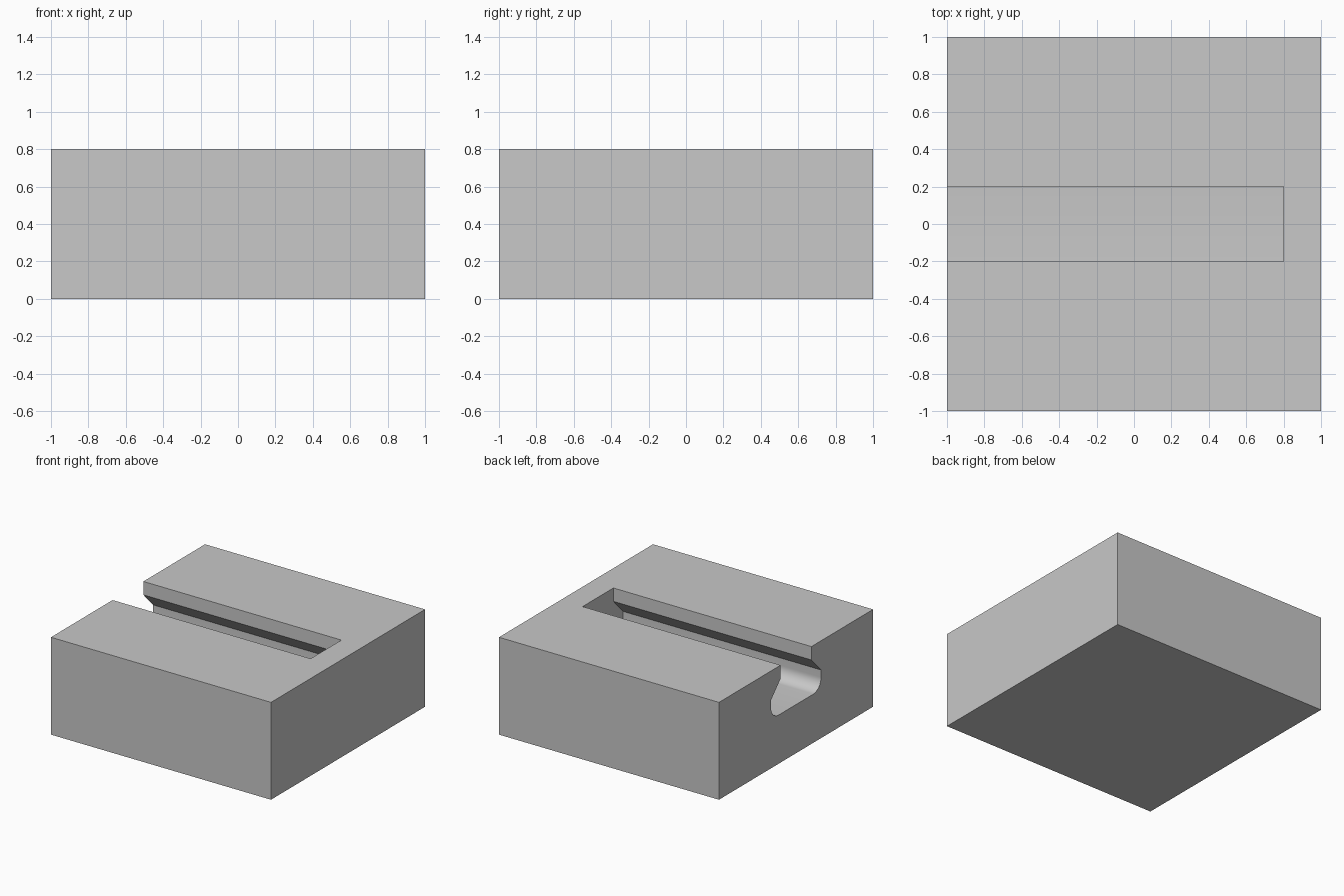
import bpy
import bmesh
import math

if "Cube" in bpy.data.objects:
    bpy.data.objects.remove(bpy.data.objects["Cube"], do_unlink=True)

# Single grey material
grey = bpy.data.materials.new("light_grey")
grey.use_nodes = True
colour = (0.58, 0.58, 0.58, 1)
grey.diffuse_color = colour
grey.node_tree.nodes["Principled BSDF"].inputs["Base Color"].default_value = colour


def extrude_along_x(name, profile, x0, x1):
    """Solid made from a (y, z) outline swept from x0 to x1."""
    bm = bmesh.new()
    face = bm.faces.new([bm.verts.new((x0, y, z)) for y, z in profile])
    swept = bmesh.ops.extrude_face_region(bm, geom=[face])["geom"]
    moved = [v for v in swept if isinstance(v, bmesh.types.BMVert)]
    bmesh.ops.translate(bm, verts=moved, vec=(x1 - x0, 0, 0))
    bmesh.ops.recalc_face_normals(bm, faces=bm.faces)
    mesh = bpy.data.meshes.new(name)
    bm.to_mesh(mesh)
    bm.free()
    mesh.materials.append(grey)
    obj = bpy.data.objects.new(name, mesh)
    bpy.context.collection.objects.link(obj)
    return obj


# Solid block
height = 0.8
block = extrude_along_x(
    "slotted_block", [(-1, 0), (1, 0), (1, height), (-1, height)], -1, 1)

# Half outline of the undercut slot: neck, sloped shoulder, wall, rounded floor
neck, wall, floor, radius, steps = 0.2, 0.325, 0.4, 0.1, 12
half = [(neck, height + 0.1), (neck, 0.69), (wall, 0.56)]
for i in range(steps + 1):
    a = math.pi / 2 * i / steps
    half.append((wall - radius + radius * math.cos(a),
                 floor + radius - radius * math.sin(a)))
outline = half + [(-y, z) for y, z in reversed(half)]

# Slot runs out through the -x side and stops short of the +x side
cutter = extrude_along_x("slot_cutter", outline, -1.1, 0.8)
cutter.hide_render = True

cut = block.modifiers.new("slot", 'BOOLEAN')
cut.operation = 'DIFFERENCE'
cut.solver = 'EXACT'
cut.object = cutter

bpy.ops.object.select_all(action='DESELECT')
block.select_set(True)
bpy.context.view_layer.objects.active = block
bpy.ops.object.modifier_apply(modifier=cut.name)
bpy.data.objects.remove(cutter, do_unlink=True)

# Smooth the floor fillets, keep all corners crisp
bpy.ops.object.shade_smooth_by_angle(angle=math.radians(30))
